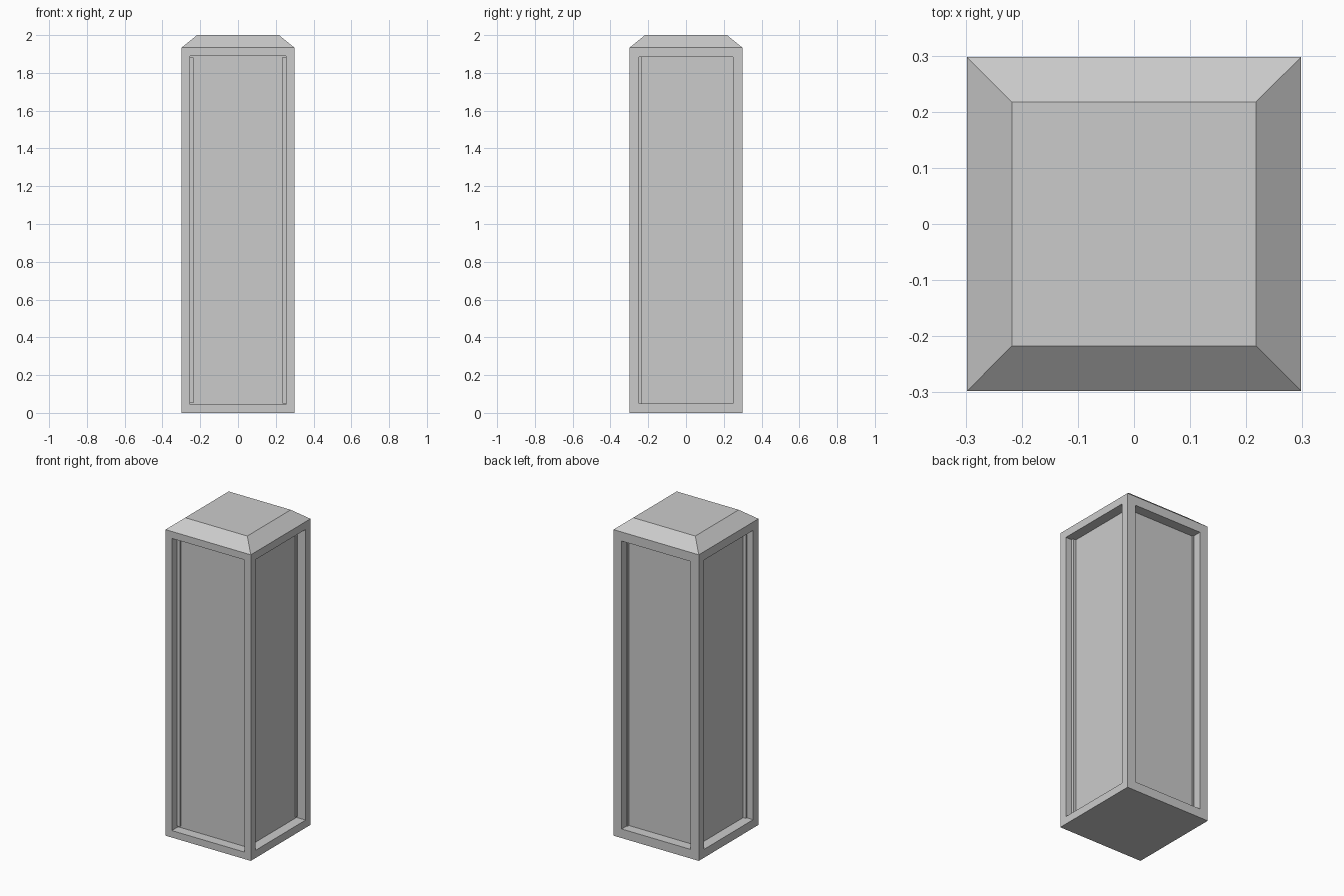
import bpy, bmesh
from mathutils import Vector

if "Cube" in bpy.data.objects:
    bpy.data.objects.remove(bpy.data.objects["Cube"])

HALF, BODY_TOP, TOP, CAP_HALF, DEPTH = 0.298, 1.934, 2.0, 0.217, 0.063

bm = bmesh.new()

# Square body standing on the ground
bmesh.ops.create_cube(bm, size=1)
for v in bm.verts:
    v.co = Vector((v.co.x * 2 * HALF, v.co.y * 2 * HALF, (v.co.z + 0.5) * BODY_TOP))
bm.normal_update()


def face_towards(direction):
    return max(bm.faces, key=lambda f: f.normal.dot(direction))


def extrude(face, offset):
    new = bmesh.ops.extrude_discrete_faces(bm, faces=[face])["faces"][0]
    bmesh.ops.translate(bm, verts=new.verts[:], vec=offset)
    return new


# Recessed panel on each side, with slightly different frame widths
panels = [((0, -1, 0), 0.062), ((1, 0, 0), 0.069), ((-1, 0, 0), 0.075), ((0, 1, 0), 0.081)]
for direction, frame in panels:
    d = Vector(direction)
    side = face_towards(d)
    bmesh.ops.inset_individual(bm, faces=[side], thickness=frame, depth=0)
    extrude(side, -d * DEPTH)
    bm.normal_update()

# Bevelled cap
up = Vector((0, 0, 1))
top = max((f for f in bm.faces if f.normal.z > 0.9), key=lambda f: f.calc_center_median().z)
cap = extrude(top, up * (TOP - BODY_TOP))
k = CAP_HALF / HALF
bmesh.ops.scale(bm, vec=(k, k, 1), verts=cap.verts[:])
bmesh.ops.recalc_face_normals(bm, faces=bm.faces[:])

mesh = bpy.data.meshes.new("panelled_pillar")
bm.to_mesh(mesh)
bm.free()
bpy.context.collection.objects.link(bpy.data.objects.new("panelled_pillar", mesh))
